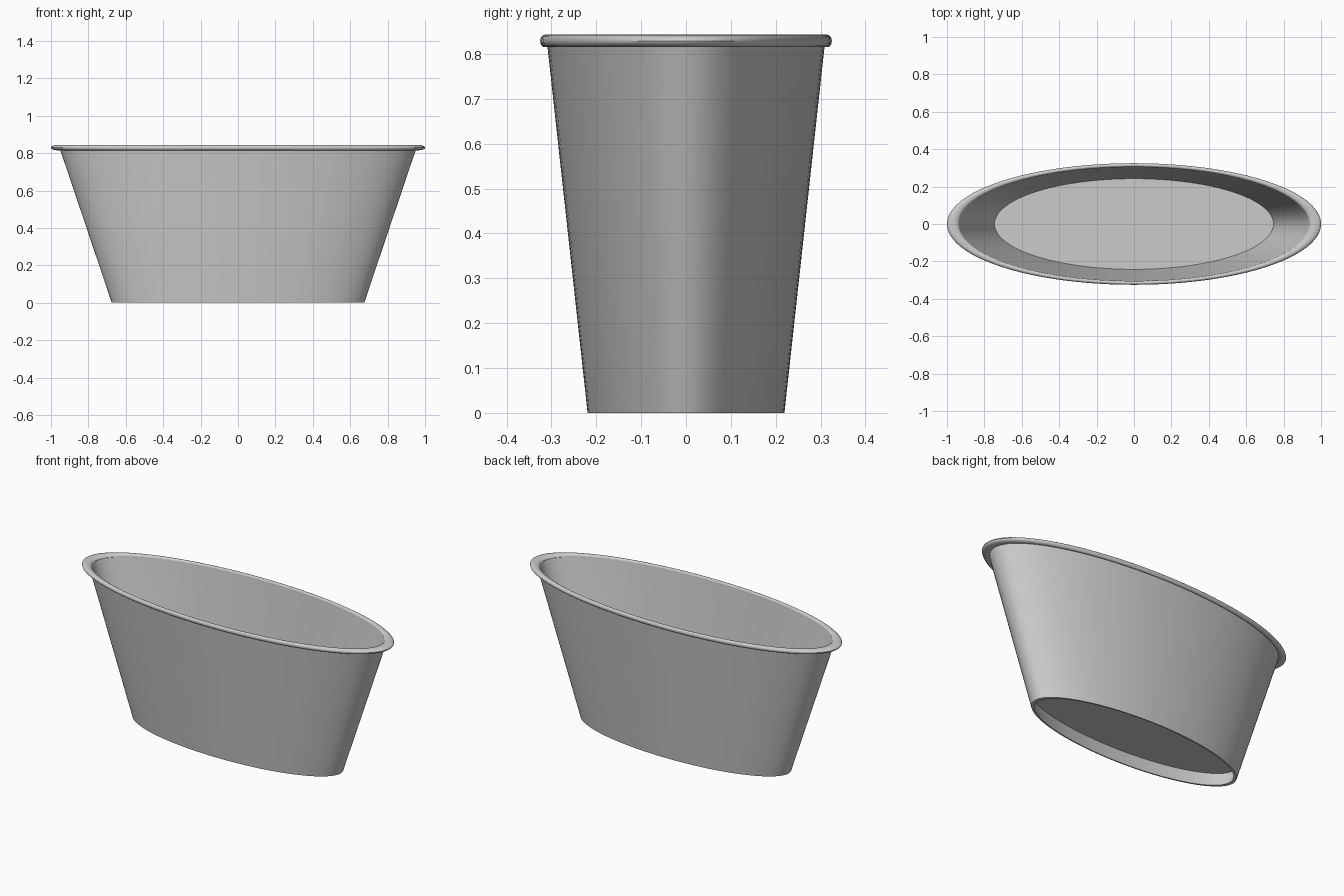
import bpy
import bmesh
import math

SEGMENTS = 96
DEPTH_RATIO = 0.325  # oval plan: depth relative to width

if "Cube" in bpy.data.objects:
    bpy.data.objects.remove(bpy.data.objects["Cube"], do_unlink=True)

grey = bpy.data.materials.new("light grey")
grey.use_nodes = True
color = (0.6, 0.6, 0.6, 1.0)
grey.diffuse_color = color
grey.node_tree.nodes["Principled BSDF"].inputs["Base Color"].default_value = color


def oval_lathe(name, profile, closed=False):
    """Spin a radius/height profile about z, then squash it into an oval."""
    bm = bmesh.new()
    verts = [bm.verts.new((r, 0, z)) for r, z in profile]
    edges = [bm.edges.new(pair) for pair in zip(verts, verts[1:])]
    if closed:
        edges.append(bm.edges.new((verts[-1], verts[0])))
    bmesh.ops.spin(bm, geom=verts + edges, cent=(0, 0, 0), axis=(0, 0, 1),
                   angle=math.tau, steps=SEGMENTS, use_duplicate=False)
    bmesh.ops.remove_doubles(bm, verts=bm.verts, dist=0.0001)
    bmesh.ops.scale(bm, vec=(1, DEPTH_RATIO, 1), verts=bm.verts)
    bmesh.ops.recalc_face_normals(bm, faces=bm.faces)
    mesh = bpy.data.meshes.new(name)
    bm.to_mesh(mesh)
    bm.free()
    mesh.materials.append(grey)
    obj = bpy.data.objects.new(name, mesh)
    bpy.context.collection.objects.link(obj)
    bpy.ops.object.select_all(action='DESELECT')
    obj.select_set(True)
    bpy.context.view_layer.objects.active = obj
    bpy.ops.object.shade_smooth_by_angle(angle=math.radians(35))
    return obj


# Tapered tub: recessed underside, foot ring, outer wall, inner wall, floor
oval_lathe("tub_body", [
    (0, 0.08), (0.68, 0.08), (0.655, 0), (0.675, 0),
    (0.953, 0.825), (0.937, 0.829), (0.746, 0.26), (0, 0.26),
])

# Rolled lip around the mouth
bead = [(0.968 + 0.032 * math.cos(a), 0.829 + 0.014 * math.sin(a))
        for a in (math.tau * i / 16 for i in range(16))]
oval_lathe("rolled_rim", bead, closed=True)
